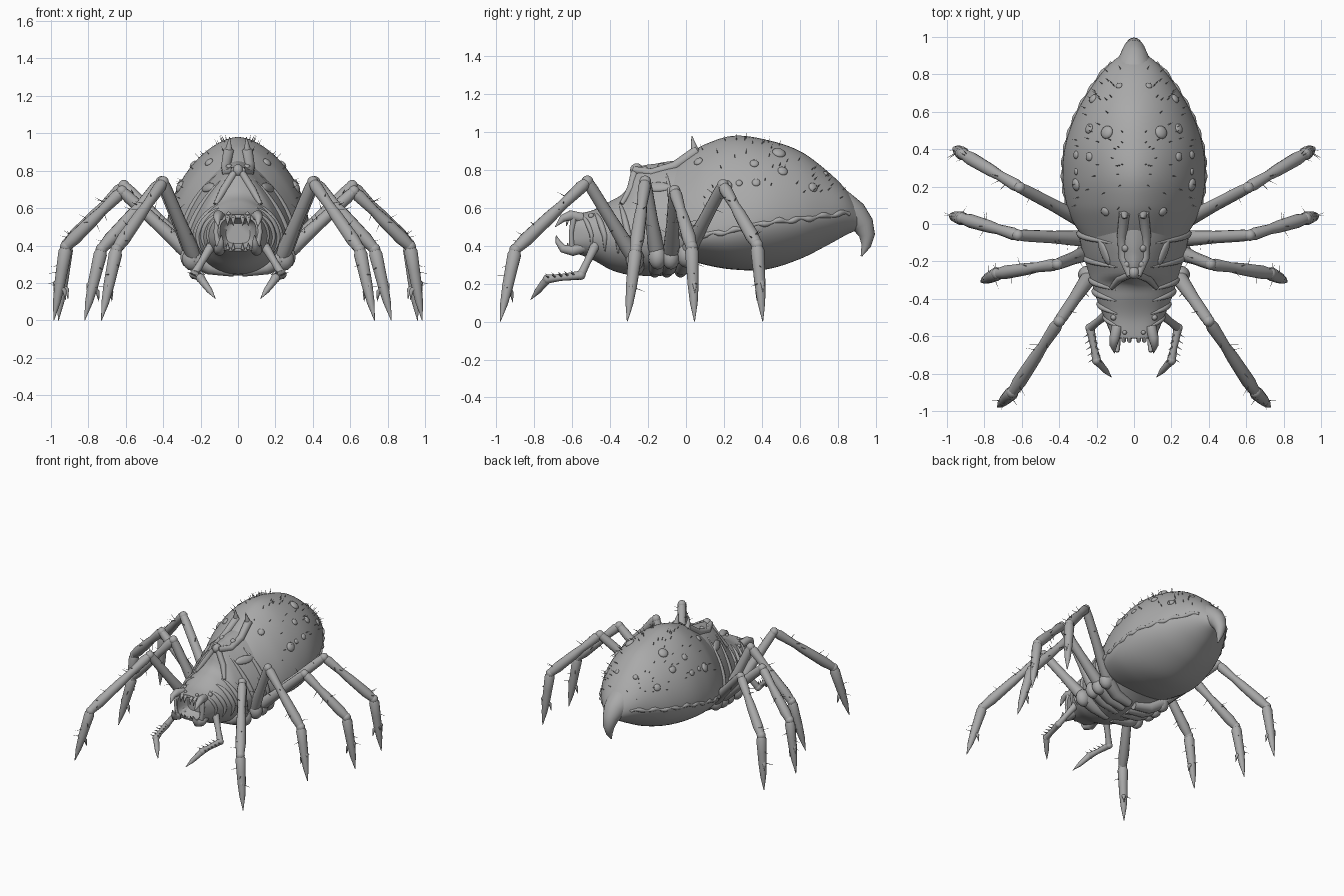
import bpy, bmesh, math, random
from mathutils import Vector, Matrix

if "Cube" in bpy.data.objects:
    bpy.data.objects.remove(bpy.data.objects["Cube"])

random.seed(4)
grey = bpy.data.materials.new("grey")
grey.diffuse_color = (0.40, 0.40, 0.40, 1)
grey.use_nodes = True
grey.node_tree.nodes["Principled BSDF"].inputs["Base Color"].default_value = grey.diffuse_color


def finish(name, bm, mirror=True, angle=50):
    bmesh.ops.recalc_face_normals(bm, faces=bm.faces)
    me = bpy.data.meshes.new(name)
    bm.to_mesh(me)
    bm.free()
    ob = bpy.data.objects.new(name, me)
    bpy.context.collection.objects.link(ob)
    me.materials.append(grey)
    bpy.context.view_layer.objects.active = ob
    ob.select_set(True)
    bpy.ops.object.shade_smooth_by_angle(angle=math.radians(angle))
    ob.select_set(False)
    if mirror:
        ob.modifiers.new("mirror", 'MIRROR').use_mirror_merge = False
    return ob


def skin(bm, rings):
    """Bridge rings of points into a closed skin."""
    vs = [[bm.verts.new(p) for p in r] for r in rings]
    n = len(vs[0])
    for a, b in zip(vs, vs[1:]):
        for i in range(n):
            bm.faces.new((a[i], a[(i + 1) % n], b[(i + 1) % n], b[i]))
    bm.faces.new(vs[0])
    bm.faces.new(vs[-1])


def tube(bm, pts, radii, sides=12):
    """Tapered tube through points."""
    pts = [Vector(p) for p in pts]
    rings, u = [], None
    for i, p in enumerate(pts):
        d = (pts[min(i + 1, len(pts) - 1)] - pts[max(i - 1, 0)]).normalized()
        u = d.orthogonal() if u is None else u - d * u.dot(d)
        u.normalize()
        v = d.cross(u)
        rings.append([p + radii[i] * (u * math.cos(k * math.tau / sides) + v * math.sin(k * math.tau / sides))
                      for k in range(sides)])
    skin(bm, rings)


def blob(bm, loc, size, normal=None):
    """Ellipsoid, its z axis along the normal."""
    rot = Vector(normal).to_track_quat('Z', 'Y').to_matrix().to_4x4() if normal is not None else Matrix()
    bmesh.ops.create_uvsphere(bm, u_segments=14, v_segments=8, radius=1,
                              matrix=Matrix.Translation(loc) @ rot @ Matrix.Diagonal((*size, 1)))


def hair(bm, p, d, length=0.045, r=0.0035):
    d = Vector(d).normalized()
    tube(bm, [p - d * 0.008, p + d * length], [r, 0.0003], 4)


# Body sections: y, half width, top, widest height, bottom, upper and lower roundness
THORAX = [(-0.61, .115, .565, .465, .37, 3.2, 3.2), (-0.5, .16, .585, .46, .33, 2.3, 2.2),
          (-0.4, .2, .635, .45, .275, 1.9, 2), (-0.32, .225, .69, .45, .25, 1.6, 2),
          (-0.27, .24, .80, .45, .245, 1.35, 2), (-0.15, .275, .835, .45, .24, 1.5, 2),
          (-0.05, .295, .85, .46, .26, 1.6, 2), (0.06, .3, .86, .48, .31, 1.7, 2)]
ABDOMEN = [(-0.1, .25, .80, .53, .42, 1.7, 2), (0.0, .32, .875, .46, .335, 1.7, 2),
           (0.1, .36, .935, .46, .30, 1.7, 1.9), (0.25, .382, .98, .48, .275, 1.7, 1.9),
           (0.42, .368, .96, .52, .275, 1.75, 1.8), (0.6, .305, .90, .54, .33, 1.8, 1.8),
           (0.75, .215, .79, .56, .405, 1.9, 1.8), (0.85, .135, .69, .57, .46, 2, 1.9),
           (0.92, .05, .59, .54, .49, 2, 2)]


def section(st, y):
    """Smoothly interpolated section at y."""
    i = max(k for k in range(len(st) - 1) if k == 0 or st[k][0] <= y)
    a, b = st[i], st[i + 1]
    p, q = st[max(i - 1, 0)], st[min(i + 2, len(st) - 1)]
    h = b[0] - a[0]
    t = min(1, max(0, (y - a[0]) / h))
    out = []
    for k in range(1, 7):
        m0, m1 = (b[k] - p[k]) / (b[0] - p[0]) * h, (q[k] - a[k]) / (q[0] - a[0]) * h
        out.append((2*t**3 - 3*t*t + 1) * a[k] + (t**3 - 2*t*t + t) * m0
                   + (3*t*t - 2*t**3) * b[k] + (t**3 - t*t) * m1)
    return out


def surf(st, y, ang):
    w, top, mid, bot, pt, pb = section(st, y)
    c, s = math.cos(ang), math.sin(ang)
    e = 2 / (pt if s >= 0 else pb)
    h = top - mid if s >= 0 else mid - bot
    return Vector((math.copysign(abs(c) ** e, c) * w, y, mid + math.copysign(abs(s) ** e, s) * h))


def normal(st, y, ang):
    d = 0.02
    n = (surf(st, y, ang + d) - surf(st, y, ang - d)).cross(surf(st, y - d, ang) - surf(st, y + d, ang))
    n.normalize()
    return n if n.dot(surf(st, y, ang) - Vector((0, y, 0.5))) > 0 else -n


def at_x(st, x, y):
    """Upper surface angle above a given x."""
    w, pt = section(st, y)[0], section(st, y)[4]
    return math.acos(min(1, x / w) ** (pt / 2))


def loft(st, n=48, sides=56):
    y0, y1 = st[0][0], st[-1][0]
    return [[surf(st, y0 + (y1 - y0) * i / n, k * math.tau / sides) for k in range(sides)] for i in range(n + 1)]


# Thorax with a hollow mouth
bm = bmesh.new()
rings = loft(THORAX)
mouth = [[Vector((p.x * f, y, 0.46 + (p.z - 0.46) * f)) for p in rings[0]]
         for f, y in ((0.55, -0.53), (0.76, -0.56), (0.84, -0.612))]
skin(bm, mouth + rings)
finish("thorax", bm, False)

# Abdomen with a hooked tail
bm = bmesh.new()
skin(bm, loft(ABDOMEN))
finish("abdomen", bm, False)
bm = bmesh.new()
tube(bm, [(0, .76, .59), (0, .83, .585), (0, .89, .555), (0, .935, .51), (0, .955, .455), (0, .95, .40), (0, .925, .345)],
     [.12, .105, .08, .058, .042, .025, .004], 20)
finish("tail_hook", bm, False)

# Wavy seam along the abdomen side
bm = bmesh.new()
ys = [0.06 + 0.8 * i / 50 for i in range(51)]
tube(bm, [surf(ABDOMEN, y, 0) + Vector((-0.006, 0, 0.006 * math.sin(y * 55))) for y in ys],
     [0.013 + 0.004 * math.sin(y * 80) for y in ys], 10)
finish("side_seam", bm)

# Warts on the abdomen, plates and small eyes on the thorax
bm = bmesh.new()
for x, y, r in [(.08, .74, .018), (.22, .67, .026), (.145, .49, .036), (.24, .51, .027), (.24, .36, .024),
                (.31, .37, .022), (.31, .21, .034), (.31, .28, .018), (.155, .065, .025)]:
    a = at_x(ABDOMEN, x, y)
    blob(bm, surf(ABDOMEN, y, a), (r, r, r * 0.5), normal(ABDOMEN, y, a))
finish("warts", bm)
bm = bmesh.new()
for x, y, sx, sy in [(.16, -.15, .075, .03), (.05, -.13, .02, .02), (.045, -.22, .02, .025),
                     (.11, -.50, .016, .016), (.05, -.58, .012, .012), (.09, -.585, .012, .012)]:
    a = at_x(THORAX, x, y)
    blob(bm, surf(THORAX, y, a), (sx, sy, 0.014), normal(THORAX, y, a))
finish("thorax_plates", bm)

# Horns and crest ridges on the back
bm = bmesh.new()
tube(bm, [(.05, .06, .86), (.05, .045, .91), (.045, .03, .98)], [.035, .02, .002])
tube(bm, [(.05, .06, .90), (.065, -.06, .82), (.06, -.18, .785), (.02, -.275, .80)], [.03, .026, .024, .02])
tube(bm, [(.02, -.27, .79), (.075, -.29, .70), (.12, -.34, .62)], [.02, .022, .012])
finish("back_horns", bm)
bm = bmesh.new()
blob(bm, (0, -.26, .80), (.03, .035, .035))
finish("crest_knob", bm, False)

# Wrinkles arching over the thorax
bm = bmesh.new()
for y, r in [(-.53, .010), (-.46, .014), (-.39, .016), (-.33, .014), (-.21, .015), (-.08, .015)]:
    angs = [-0.5 + 1.6 * i / 16 for i in range(17)]
    tube(bm, [surf(THORAX, y - 0.05 * max(0, a) + 0.03, a) * 0.995 for a in angs],
         [0.003 + r * math.sin(math.pi * i / 16) for i in range(17)], 8)
finish("thorax_wrinkles", bm)

# Jaws, fangs and teeth round the mouth
bm = bmesh.new()
tube(bm, [(.09, -.53, .40), (.10, -.60, .375), (.095, -.65, .385), (.09, -.675, .42), (.088, -.685, .455)],
     [.035, .03, .022, .014, .002])
tube(bm, [(.09, -.55, .545), (.105, -.61, .56), (.11, -.65, .545), (.105, -.69, .50)], [.03, .028, .02, .002])
tube(bm, [(.108, -.59, .56), (.118, -.605, .47), (.10, -.60, .38)], [.018, .013, .018])
for x in (.025, .055):
    tube(bm, [(x, -.605, .55), (x, -.625, .545), (x, -.63, .505)], [.014, .012, .002], 8)
    tube(bm, [(x, -.60, .38), (x, -.62, .385), (x, -.625, .415)], [.012, .01, .002], 8)
finish("jaws_and_fangs", bm)

# Legs: base, knee, ankle, tip
LEGS = [((.23, -.27, .33), (.40, -.52, .74), (.65, -.90, .38), (.73, -.98, 0)),
        ((.24, -.15, .34), (.41, -.215, .74), (.73, -.265, .38), (.82, -.31, 0)),
        ((.24, -.08, .34), (.62, -.06, .69), (.92, .03, .395), (.985, .045, 0)),
        ((.24, .0, .35), (.61, .195, .72), (.915, .375, .405), (.96, .405, 0))]
hairs = bmesh.new()
for i, leg in enumerate(LEGS):
    a, k, f, t = map(Vector, leg)
    bm = bmesh.new()
    for p, q, prof in [(a, k, [(0, .038), (.15, .042), (.5, .034), (.9, .032), (1, .028)]),
                       (k, f, [(0, .024), (.08, .034), (.35, .027), (.5, .033), (.85, .037), (1, .028)]),
                       (f, t, [(0, .026), (.07, .037), (.3, .033), (.5, .030), (.75, .021), (1, .002)])]:
        tube(bm, [p.lerp(q, s) for s, _ in prof], [r for _, r in prof])
    for p, r in ((k, .031), (f, .032)):
        blob(bm, p, (r, r, r))
    out = Vector((f.x - k.x, f.y - k.y, 0)).normalized()
    # Foot spurs
    for s, side in ((.45, 1), (.55, -1)):
        p = f.lerp(t, s)
        tube(bm, [p, p + out * .03 * side + Vector((0, 0, -.02)), p + out * .036 * side + Vector((0, 0, -.07))],
             [.022, .012, .001], 8)
    # Hip lobe and belly rib
    blob(bm, a + Vector((.015, 0, 0)), (.055, .048, .065))
    tube(bm, [a, Vector((.15, a.y * .9 - .02, .285)), Vector((.02, a.y * .9 - .03, .262))], [.05, .042, .03])
    finish("leg_%d" % (i + 1), bm)
    for p, q in ((a, k), (k, f), (k, f), (f, t)):
        for j in range(3):
            d = (q - p).normalized()
            v = Vector((random.uniform(-1, 1), random.uniform(-1, 1), random.uniform(0, 1)))
            v = (v - d * v.dot(d)).normalized()
            hair(hairs, p.lerp(q, random.uniform(.2, .6 if q == t else .95)) + v * .025, v + d * .3, .05)

# Feelers beside the mouth
bm = bmesh.new()
path = [Vector(p) for p in [(.13, -.47, .42), (.235, -.555, .245), (.20, -.73, .225), (.12, -.82, .115)]]
for p, q, rs in zip(path, path[1:], [(.028, .02, .023), (.024, .018, .024), (.023, .016, .001)]):
    tube(bm, [p, p.lerp(q, .6), q], rs, 10)
for p in path[1:3]:
    blob(bm, p, (.025, .025, .025))
for j in range(5):
    p = path[1].lerp(path[2], .15 + .19 * j)
    for d in ((.8, -.5, .3), (-.6, -.5, .5)):
        hair(bm, p + Vector(d) * .012, d, .04, .008)
finish("feeler", bm)

# Bristles on the abdomen
for j in range(42):
    y = random.uniform(.08, .84)
    a = random.uniform(.45, 1.45)
    hair(hairs, surf(ABDOMEN, y, a), normal(ABDOMEN, y, a), .032)
finish("bristles", hairs)
